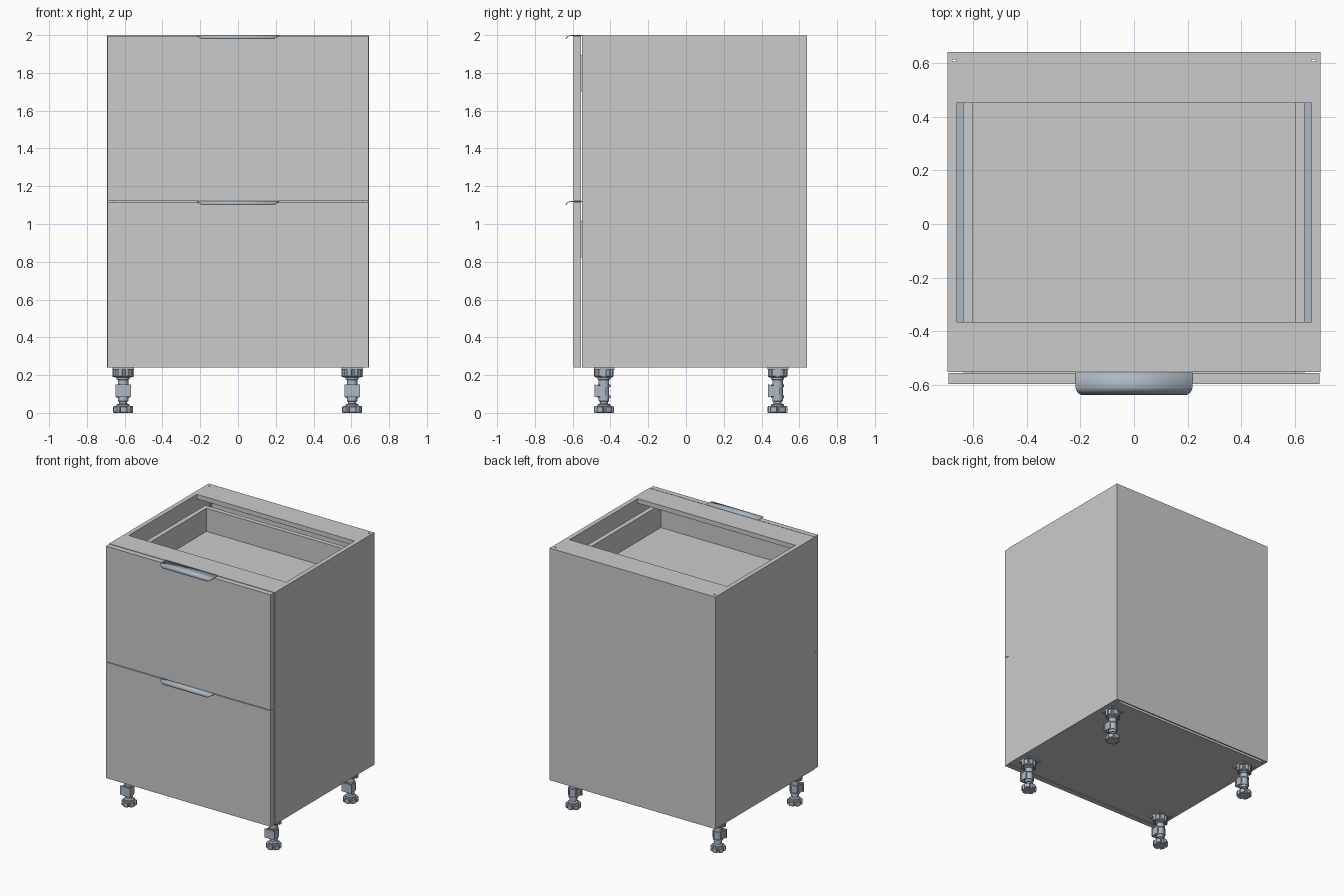
import bpy, bmesh, math
from mathutils import Matrix, Vector

if "Cube" in bpy.data.objects:
    bpy.data.objects.remove(bpy.data.objects["Cube"])

metal = bpy.data.materials.new("blue_grey_metal")
metal.diffuse_color = (0.42, 0.48, 0.54, 1)
metal.use_nodes = True
metal.node_tree.nodes["Principled BSDF"].inputs["Base Color"].default_value = metal.diffuse_color


def finish(bm, name, mat=None, smooth=False):
    bmesh.ops.recalc_face_normals(bm, faces=bm.faces)
    me = bpy.data.meshes.new(name)
    bm.to_mesh(me)
    bm.free()
    ob = bpy.data.objects.new(name, me)
    bpy.context.collection.objects.link(ob)
    if mat:
        me.materials.append(mat)
    if smooth:
        bpy.ops.object.select_all(action='DESELECT')
        bpy.context.view_layer.objects.active = ob
        ob.select_set(True)
        bpy.ops.object.shade_smooth_by_angle(angle=math.radians(35))
    return ob


def add_box(bm, x0, x1, y0, y1, z0, z1):
    c = Vector(((x0 + x1) / 2, (y0 + y1) / 2, (z0 + z1) / 2))
    s = Matrix.Diagonal((abs(x1 - x0), abs(y1 - y0), abs(z1 - z0), 1))
    bmesh.ops.create_cube(bm, size=1, matrix=Matrix.Translation(c) @ s)


def box(name, *dims):
    bm = bmesh.new()
    add_box(bm, *dims)
    return finish(bm, name)


def add_lathe(bm, profile, segs=24, slots=0, depth=0.0):
    # turned solid; optional vertical slots around the rim
    rings = []
    for r, z in profile:
        ring = []
        for i in range(segs):
            a = 2 * math.pi * i / segs
            rr = r - (depth if slots and i % (segs // slots) < 2 else 0)
            ring.append(bm.verts.new((rr * math.cos(a), rr * math.sin(a), z)))
        rings.append(ring)
    for a, b in zip(rings, rings[1:]):
        for i in range(segs):
            j = (i + 1) % segs
            bm.faces.new((a[i], a[j], b[j], b[i]))
    bm.faces.new(rings[0])
    bm.faces.new(rings[-1])


# side panels with a groove for the back panel
for label, s in (("left", -1), ("right", 1)):
    outline = [(0.66, -0.55), (0.694, -0.55), (0.694, 0.633), (0.66, 0.633),
               (0.66, 0.613), (0.675, 0.613), (0.675, 0.605), (0.66, 0.605)]
    bm = bmesh.new()
    face = bm.faces.new([bm.verts.new((s * x, y, 0.24)) for x, y in outline])
    ext = bmesh.ops.extrude_face_region(bm, geom=[face])
    bmesh.ops.translate(bm, vec=(0, 0, 1.757),
                        verts=[v for v in ext["geom"] if isinstance(v, bmesh.types.BMVert)])
    finish(bm, label + "_side_panel")

# carcass
box("bottom_panel", -0.66, 0.66, -0.55, 0.61, 0.24, 0.275)
box("back_panel", -0.694, 0.694, 0.633, 0.64, 0.24, 1.997)
box("front_top_rail", -0.66, 0.66, -0.55, -0.365, 1.962, 1.997)
box("back_top_rail", -0.66, 0.66, 0.45, 0.633, 1.962, 1.997)


def handle(name, top):
    # curved lip with rounded front corners
    path = [(-0.55, 0), (-0.604, 0)]
    path += [(-0.604 - 0.033 * math.sin(math.radians(a)),
              -0.021 * (1 - math.cos(math.radians(a)))) for a in range(10, 91, 10)]
    bm = bmesh.new()
    rows = []
    for y, z in path:
        t = min(1, max(0, (-0.604 - y) / 0.033))
        w = 0.188 + 0.03 * math.sqrt(max(0, 1 - t * t))
        rows.append([bm.verts.new((s * w, y, top + z)) for s in (-1, 1)])
    for a, b in zip(rows, rows[1:]):
        bm.faces.new((a[0], b[0], b[1], a[1]))
    ob = finish(bm, name, metal, True)
    if ob.data.polygons[0].normal.z < 0:
        ob.data.flip_normals()
    mod = ob.modifiers.new("thickness", 'SOLIDIFY')
    mod.thickness = 0.004
    mod.offset = -1


# drawers: front, box and handle
for label, z0, z1 in (("lower", 0.24, 1.117), ("upper", 1.122, 1.996)):
    box(label + "_drawer_front", -0.69, 0.69, -0.595, -0.555, z0, z1)
    top, floor = z1 - 0.1, z1 - 0.275
    bm = bmesh.new()
    for s in (-1, 1):
        add_box(bm, s * 0.6, s * 0.635, -0.555, 0.515, floor - 0.02, top)
    add_box(bm, -0.6, 0.6, 0.48, 0.515, floor - 0.02, top)
    add_box(bm, -0.6, 0.6, -0.555, 0.48, floor - 0.02, floor)
    finish(bm, label + "_drawer_box")
    # slide rails beside the box
    bm = bmesh.new()
    for s in (-1, 1):
        add_box(bm, s * 0.635, s * 0.66, -0.52, 0.48, floor, floor + 0.04)
    finish(bm, label + "_drawer_slides", metal)
    handle(label + "_handle", z1 + 0.004)

# adjustable leg: foot, stem, plinth clip and mounting socket
bm = bmesh.new()
add_lathe(bm, [(0.05, 0), (0.053, 0.004), (0.053, 0.031), (0.049, 0.036)], 48, 6, 0.012)
add_lathe(bm, [(0.034, 0.034), (0.034, 0.045), (0.021, 0.05), (0.021, 0.06),
               (0.028, 0.062), (0.028, 0.175), (0.034, 0.178), (0.034, 0.195)])
add_lathe(bm, [(0.044, 0.188), (0.052, 0.194), (0.052, 0.232)], 48, 8, 0.007)
add_lathe(bm, [(0.034, 0.08), (0.034, 0.092)])
add_lathe(bm, [(0.034, 0.138), (0.034, 0.15)])
add_box(bm, -0.057, 0.057, -0.053, 0.057, 0.23, 0.24)
add_box(bm, -0.041, 0.041, -0.05, -0.041, 0.083, 0.15)
for s in (-1, 1):
    add_box(bm, s * 0.028, s * 0.036, -0.042, 0.012, 0.088, 0.146)
    add_box(bm, s * 0.044, s * 0.057, -0.012, 0.012, 0.19, 0.232)
leg = finish(bm, "front_left_leg", metal, True)
leg.location = (-0.608, -0.435, 0)
for name, x, y in (("front_right_leg", 0.604, -0.435), ("back_left_leg", -0.608, 0.485),
                   ("back_right_leg", 0.604, 0.485)):
    twin = leg.copy()
    twin.name = name
    twin.location = (x, y, 0)
    bpy.context.collection.objects.link(twin)
